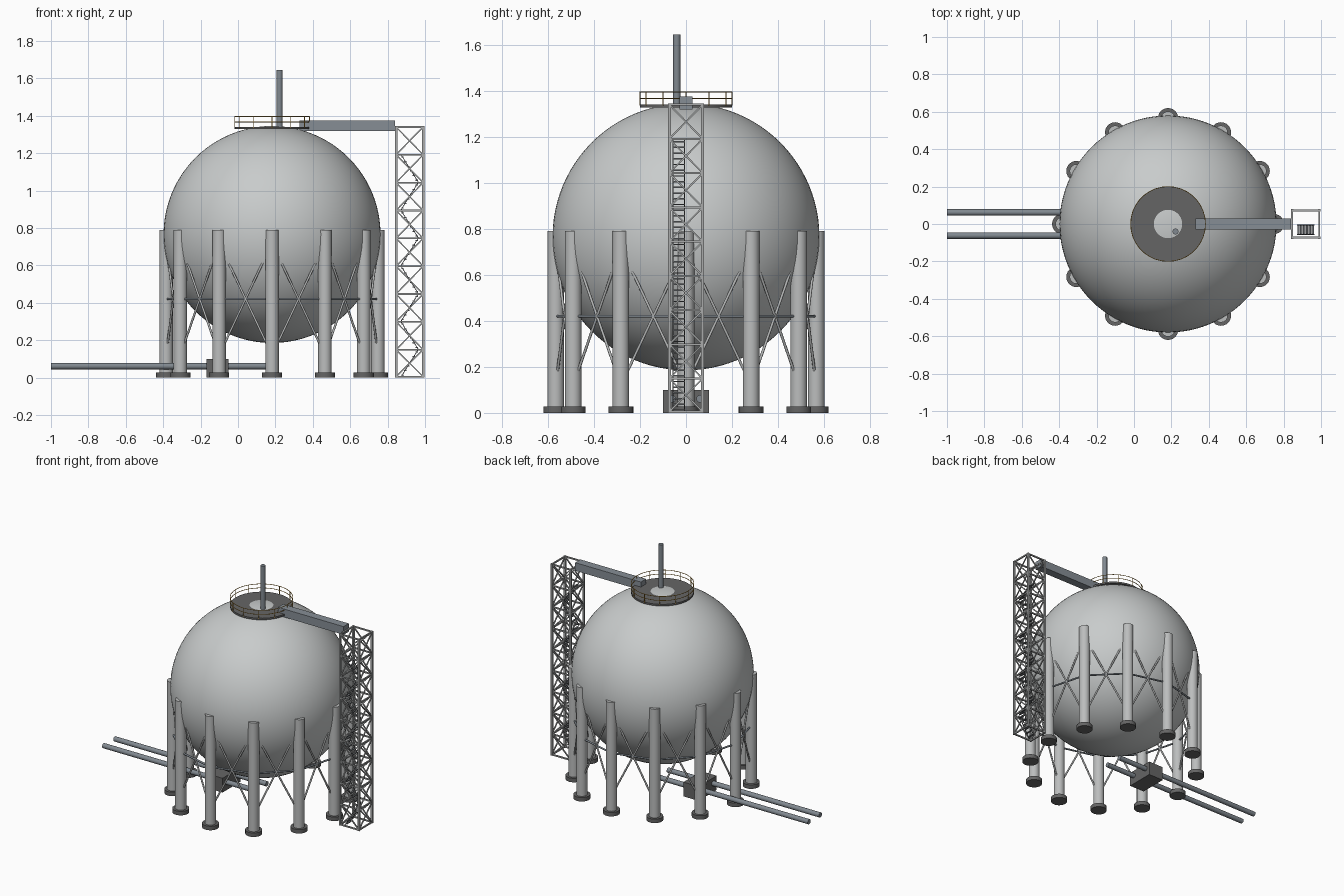
import bpy, bmesh, math
from mathutils import Matrix, Vector

if "Cube" in bpy.data.objects:
    bpy.data.objects.remove(bpy.data.objects["Cube"])

CX, CZ, R = 0.182, 0.765, 0.58      # tank centre and radius
COL_R = 0.566                       # column circle radius
N = 12


def mat(name, r, g, b):
    m = bpy.data.materials.new(name)
    m.diffuse_color = (r, g, b, 1)
    m.use_nodes = True
    m.node_tree.nodes["Principled BSDF"].inputs["Base Color"].default_value = m.diffuse_color
    return m


TANK = mat("tank_light_grey", 0.58, 0.60, 0.60)
COLUMN = mat("column_grey", 0.50, 0.51, 0.51)
BRACE = mat("brace_grey", 0.45, 0.46, 0.46)
DARK = mat("dark_grey", 0.13, 0.13, 0.13)
TOWER = mat("tower_grey", 0.40, 0.41, 0.41)
PIPE = mat("pipe_blue_grey", 0.22, 0.25, 0.28)
WALK = mat("bridge_blue_grey", 0.24, 0.27, 0.30)
STAIR = mat("stair_grey", 0.15, 0.16, 0.17)
RAIL = mat("rail_amber", 0.55, 0.30, 0.04)


def finish(bm, name, material, smooth=True):
    me = bpy.data.meshes.new(name)
    bm.to_mesh(me)
    bm.free()
    me.materials.append(material)
    ob = bpy.data.objects.new(name, me)
    bpy.context.collection.objects.link(ob)
    if smooth:
        bpy.ops.object.select_all(action='DESELECT')
        ob.select_set(True)
        bpy.context.view_layer.objects.active = ob
        bpy.ops.object.shade_smooth_by_angle(angle=math.radians(40))
    return ob


def rod(bm, a, b, r, seg=10):
    """Round bar from a to b; seg=4 gives a square bar of half-width r."""
    a, b = Vector(a), Vector(b)
    d = b - a
    m = Matrix.Translation((a + b) / 2) @ d.to_track_quat('Z', 'Y').to_matrix().to_4x4()
    if seg == 4:
        m = m @ Matrix.Rotation(math.pi / 4, 4, 'Z')
        r *= math.sqrt(2)
    bmesh.ops.create_cone(bm, cap_ends=True, segments=seg, radius1=r, radius2=r,
                          depth=d.length, matrix=m)


def box(bm, lo, hi):
    lo, hi = Vector(lo), Vector(hi)
    bmesh.ops.create_cube(bm, size=1, matrix=Matrix.Translation((lo + hi) / 2)
                          @ Matrix.Diagonal((*(hi - lo), 1)))


def around(i, r, z, n=N):
    a = 2 * math.pi * i / n
    return Vector((CX + r * math.cos(a), r * math.sin(a), z))


# spherical tank
bm = bmesh.new()
bmesh.ops.create_uvsphere(bm, u_segments=96, v_segments=48, radius=R,
                          matrix=Matrix.Translation((CX, 0, CZ)))
finish(bm, "tank_sphere", TANK)

# support columns and footings
cols, feet = bmesh.new(), bmesh.new()
for i in range(N):
    rod(cols, around(i, COL_R, 0.002), around(i, COL_R, 0.79), 0.036, 24)
    rod(feet, around(i, COL_R, 0), around(i, COL_R, 0.028), 0.054, 24)
finish(cols, "support_columns", COLUMN)
finish(feet, "column_footings", DARK)

# crossed bracing and horizontal ties between neighbouring columns
cross, ties = bmesh.new(), bmesh.new()
for i in range(N):
    rod(cross, around(i, COL_R, 0.12), around(i + 1, COL_R, 0.72), 0.006)
    rod(cross, around(i, COL_R, 0.72), around(i + 1, COL_R, 0.12), 0.006)
    rod(ties, around(i, COL_R, 0.42), around(i + 1, COL_R, 0.42), 0.006)
finish(cross, "cross_braces", BRACE)
finish(ties, "horizontal_ties", PIPE)

# round platform on top, the tank crown pokes through its middle
bm = bmesh.new()
rod(bm, (CX, 0, 1.328), (CX, 0, 1.340), 0.2, 48)
finish(bm, "top_platform", DARK)

# platform railing
bm = bmesh.new()
for i in range(N):
    rod(bm, around(i, 0.2, 1.335), around(i, 0.2, 1.395), 0.002, 6)
for z in (1.367, 1.395):
    for i in range(36):
        rod(bm, around(i, 0.2, z, 36), around(i + 1, 0.2, z, 36), 0.0022, 6)
finish(bm, "platform_railing", RAIL)

# vent mast
bm = bmesh.new()
rod(bm, (0.222, -0.04, 1.30), (0.222, -0.04, 1.645), 0.016, 20)
finish(bm, "vent_mast", PIPE)

# access bridge from tower to platform
bm = bmesh.new()
box(bm, (0.33, -0.029, 1.318), (0.84, 0.029, 1.375))
finish(bm, "access_bridge", WALK, False)

# lattice stair tower
X0, X1, W, TOP, BAYS = 0.845, 0.99, 0.0725, 1.34, 9
H = TOP / BAYS
corners = [(X0, -W), (X1, -W), (X1, W), (X0, W)]
posts, lattice = bmesh.new(), bmesh.new()
for k in range(4):
    (ax, ay), (bx, by) = corners[k], corners[(k + 1) % 4]
    rod(posts, (ax, ay, 0), (ax, ay, TOP + 0.005), 0.0065, 4)
    for j in range(BAYS + 1):
        z = max(j * H, 0.005)
        rod(lattice, (ax, ay, z), (bx, by, z), 0.0045, 4)
        if j < BAYS:
            rod(lattice, (ax, ay, z), (bx, by, (j + 1) * H), 0.0035, 4)
            rod(lattice, (bx, by, z), (ax, ay, (j + 1) * H), 0.0035, 4)
finish(posts, "tower_posts", TOWER, False)
finish(lattice, "tower_lattice", TOWER, False)

# zigzag stair flights inside the tower
bm = bmesh.new()
S0, S1, Y0, Y1, STEPS = 0.872, 0.963, -0.056, -0.006, 6
for j in range(BAYS - 1):
    for s in range(STEPS):
        t = (s + 0.5) / STEPS
        x = S0 + (S1 - S0) * (t if j % 2 == 0 else 1 - t)
        z = (j + t) * H
        box(bm, (x - 0.006, Y0, z - 0.003), (x + 0.006, Y1, z + 0.003))
    a, b = (S0, S1) if j % 2 == 0 else (S1, S0)
    for y in (Y0, Y1):
        rod(bm, (a, y, j * H + 0.004), (b, y, (j + 1) * H), 0.002, 4)
finish(bm, "tower_stairs", STAIR, False)

# twin ground pipes
bm = bmesh.new()
for y in (-0.062, 0.062):
    rod(bm, (-1.0, y, 0.061), (0.182, y, 0.061), 0.017, 20)
finish(bm, "ground_pipes", PIPE)

# valve block on the pipes
bm = bmesh.new()
box(bm, (-0.168, -0.1, 0), (-0.05, 0.1, 0.1))
finish(bm, "valve_block", DARK, False)
